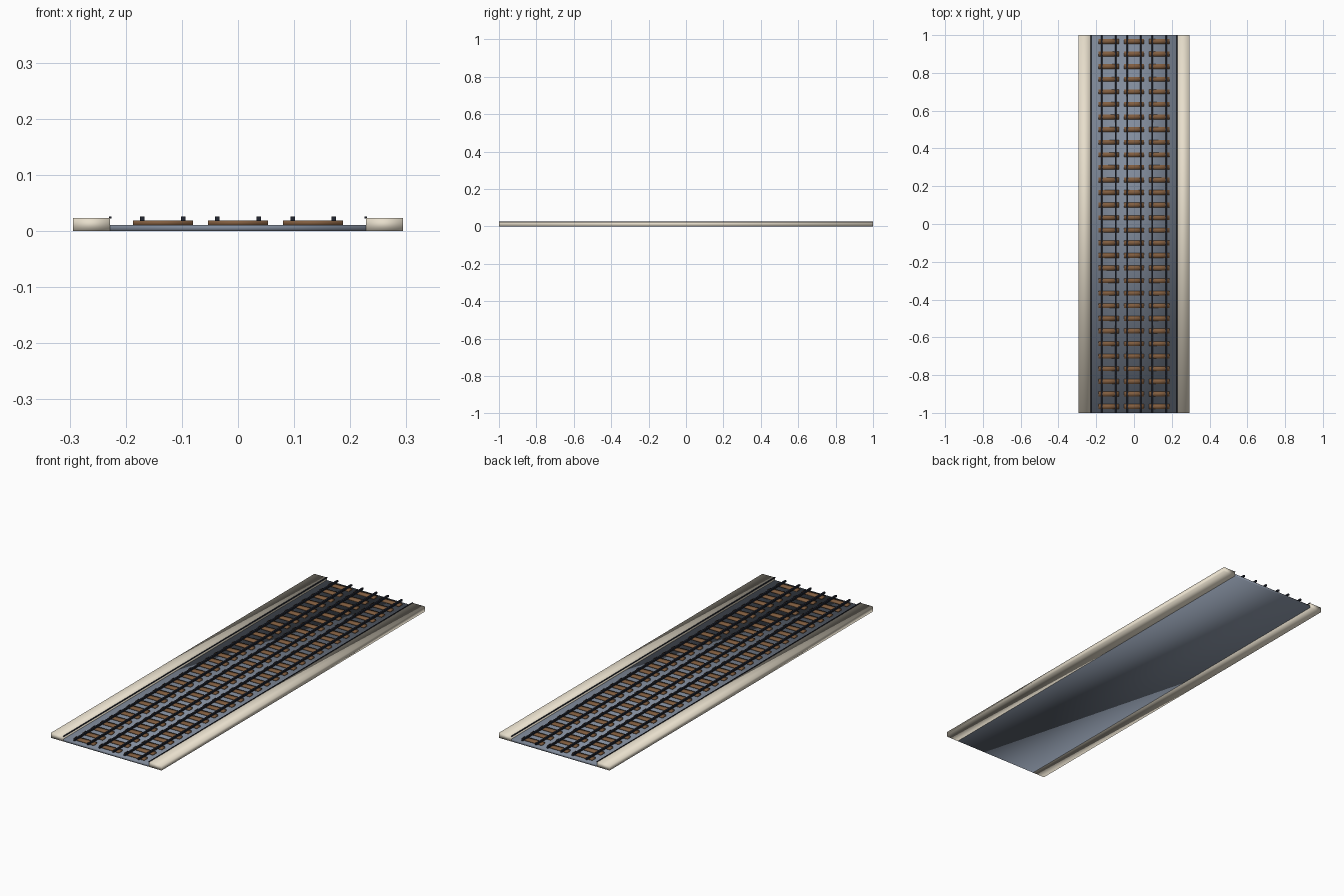
import bpy, bmesh
from mathutils import Matrix

if "Cube" in bpy.data.objects:
    bpy.data.objects.remove(bpy.data.objects["Cube"])


def material(name, rgb):
    m = bpy.data.materials.new(name)
    m.diffuse_color = (*rgb, 1)
    m.use_nodes = True
    m.node_tree.nodes["Principled BSDF"].inputs["Base Color"].default_value = m.diffuse_color
    return m


CREAM = material("cream_concrete", (0.80, 0.73, 0.60))
SLATE = material("slate_ballast", (0.22, 0.26, 0.33))
WOOD = material("brown_wood", (0.22, 0.11, 0.05))
STEEL = material("dark_steel", (0.015, 0.018, 0.03))


def boxes(name, spans, mat, smooth=True):
    """One object made of boxes, each given as (x0, x1, y0, y1, z0, z1)."""
    bm = bmesh.new()
    for x0, x1, y0, y1, z0, z1 in spans:
        centre = Matrix.Translation(((x0 + x1) / 2, (y0 + y1) / 2, (z0 + z1) / 2))
        size = Matrix.Diagonal((x1 - x0, y1 - y0, z1 - z0, 1))
        bmesh.ops.create_cube(bm, size=1, matrix=centre @ size)
    for f in bm.faces:
        f.smooth = smooth
    mesh = bpy.data.meshes.new(name)
    bm.to_mesh(mesh)
    bm.free()
    mesh.materials.append(mat)
    ob = bpy.data.objects.new(name, mesh)
    bpy.context.collection.objects.link(ob)
    return ob


# Track bed between the platforms
boxes("track_bed", [(-0.228, 0.228, -1, 1, 0, 0.011)], SLATE)

# Platforms with a dark strip along each inner edge
for side, s in (("left", -1), ("right", 1)):
    outer, inner = sorted((s * 0.294, s * 0.228))
    boxes(side + "_platform", [(outer, inner, -1, 1, 0, 0.0235)], CREAM)
    a, b = sorted((s * 0.2295, s * 0.2255))
    boxes(side + "_platform_edge", [(a, b, -1, 1, 0.0225, 0.026)], STEEL, False)

# Three tracks: thirty sleepers and two rails each
COUNT = 30
PITCH = 2 / COUNT
for name, cx in (("left", -0.134), ("middle", 0), ("right", 0.134)):
    ys = [-1 + PITCH * (i + 0.5) for i in range(COUNT)]
    boxes(name + "_sleepers",
          [(cx - 0.0535, cx + 0.0535, y - 0.0125, y + 0.0125, 0.010, 0.0185) for y in ys], WOOD)
    boxes(name + "_rails",
          [(cx + d - 0.004, cx + d + 0.004, -1, 1, 0.018, 0.0262) for d in (-0.0368, 0.0368)],
          STEEL, False)
